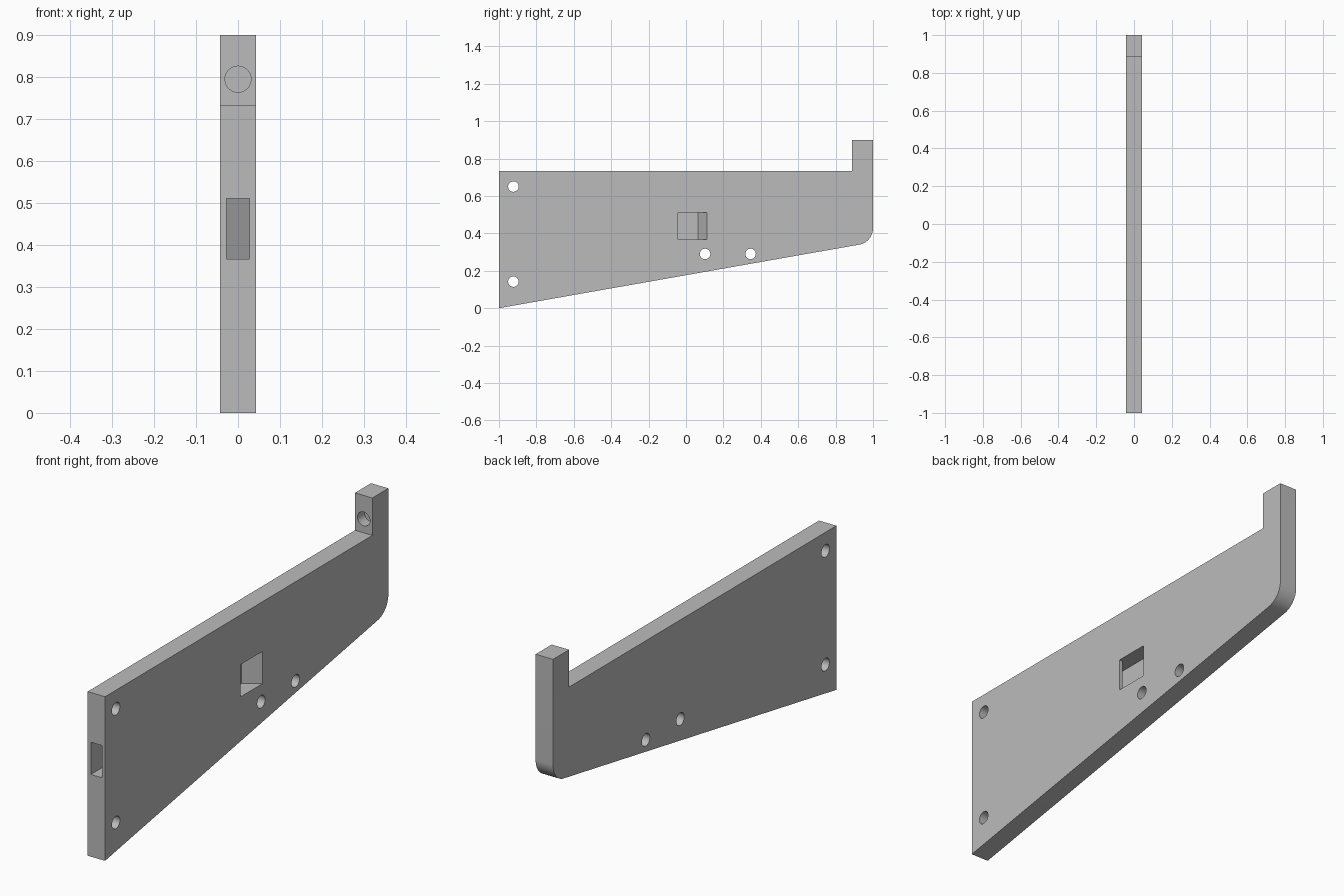
import bpy, bmesh, math
from mathutils import Matrix, Vector

cube = bpy.data.objects.get("Cube")
if cube:
    bpy.data.objects.remove(cube, do_unlink=True)

HALF = 0.043          # half the plate thickness
SLOPE = math.radians(10)

grey = bpy.data.materials.new("plain grey")
grey.use_nodes = True
colour = (0.5, 0.5, 0.5, 1)
grey.diffuse_color = colour
grey.node_tree.nodes["Principled BSDF"].inputs["Base Color"].default_value = colour


def prism(name, points, offset):
    """Closed solid: a planar outline pushed along an offset vector."""
    bm = bmesh.new()
    face = bm.faces.new([bm.verts.new(p) for p in points])
    top = bmesh.ops.extrude_face_region(bm, geom=[face])["geom"]
    bmesh.ops.translate(bm, vec=offset,
                        verts=[v for v in top if isinstance(v, bmesh.types.BMVert)])
    bmesh.ops.recalc_face_normals(bm, faces=bm.faces)
    return finish(name, bm)


def rod(name, centre, radius, depth, axis):
    bm = bmesh.new()
    turn = Matrix.Rotation(math.pi / 2, 4, axis)
    bmesh.ops.create_cone(bm, cap_ends=True, segments=48, radius1=radius,
                          radius2=radius, depth=depth,
                          matrix=Matrix.Translation(centre) @ turn)
    return finish(name, bm)


def finish(name, bm):
    mesh = bpy.data.meshes.new(name)
    bm.to_mesh(mesh)
    bm.free()
    mesh.materials.append(grey)
    obj = bpy.data.objects.new(name, mesh)
    bpy.context.collection.objects.link(obj)
    return obj


# Bracket plate: sloping underside, rounded rear corner, raised rear lip
radius = 0.09
tangent = radius * math.tan((math.pi / 2 - SLOPE) / 2)
centre_z = 2 * math.tan(SLOPE) + tangent
outline = [(-1, 0.733), (-1, 0)]
for i in range(17):
    a = -math.pi / 2 + SLOPE + (math.pi / 2 - SLOPE) * i / 16
    outline.append((1 - radius + radius * math.cos(a), centre_z + radius * math.sin(a)))
outline += [(1, 0.9), (0.887, 0.9), (0.887, 0.733)]
plate = prism("bracket_plate", [(-HALF, y, z) for y, z in outline], Vector((2 * HALF, 0, 0)))

# Cutters: four cross holes, a blind hole in the lip, a channel ramping out to the side
cutters = [rod("cross_hole", (0, y, z), 0.028, 0.3, 'Y')
           for y, z in [(-0.923, 0.65), (-0.923, 0.142), (0.102, 0.29), (0.345, 0.29)]]
cutters.append(rod("lip_hole", (0, 0.887, 0.795), 0.031, 0.1, 'X'))
channel = [(-0.027, -1.1), (0.027, -1.1), (0.027, -0.043), (0.063, -0.043),
           (0.063, 0.126), (-0.027, 0.064)]
cutters.append(prism("ramped_channel", [(x, y, 0.367) for x, y in channel],
                     Vector((0, 0, 0.144))))

bpy.ops.object.select_all(action='DESELECT')
bpy.context.view_layer.objects.active = plate
plate.select_set(True)
for cutter in cutters:
    mod = plate.modifiers.new(cutter.name, 'BOOLEAN')
    mod.operation = 'DIFFERENCE'
    mod.solver = 'EXACT'
    mod.object = cutter
    bpy.ops.object.modifier_apply(modifier=mod.name)
    bpy.data.objects.remove(cutter, do_unlink=True)
bpy.ops.object.shade_smooth_by_angle(angle=math.radians(30))
